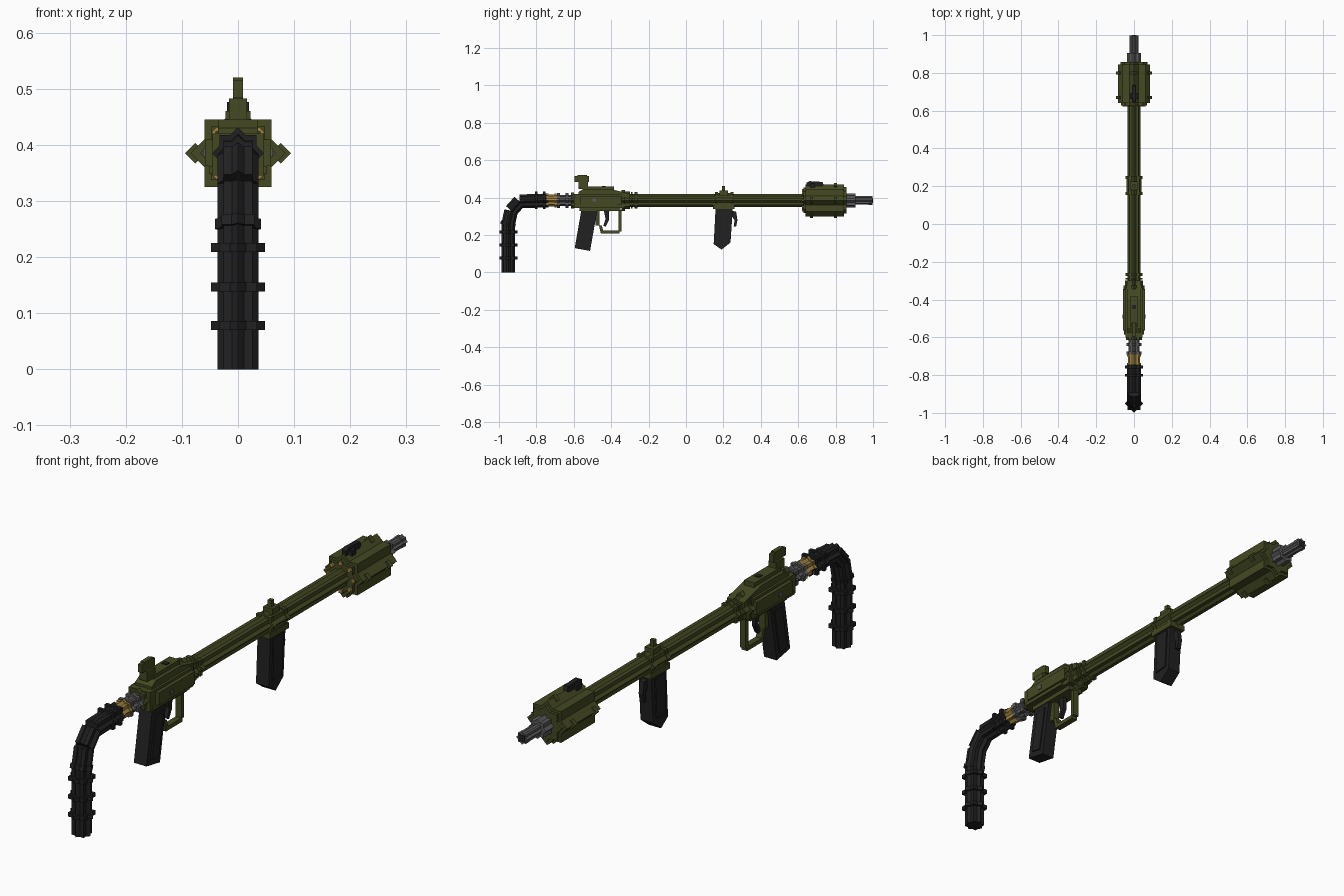
import bpy, bmesh
from math import radians, pi
from mathutils import Matrix, Vector

if "Cube" in bpy.data.objects:
    bpy.data.objects.remove(bpy.data.objects["Cube"])


def material(name, rgb):
    m = bpy.data.materials.new(name)
    m.use_nodes = True
    m.diffuse_color = (*rgb, 1)
    bsdf = m.node_tree.nodes["Principled BSDF"]
    bsdf.inputs["Base Color"].default_value = (*rgb, 1)
    bsdf.inputs["Roughness"].default_value = 0.8
    return m


GREEN = material("olive green", (0.058, 0.066, 0.016))
BLACK = material("rubber black", (0.015, 0.015, 0.016))
GREY = material("steel grey", (0.1, 0.1, 0.1))
BRASS = material("brass", (0.36, 0.23, 0.055))
AXIS = 0.385  # height of the main tube


def finish(name, bm, mat):
    bmesh.ops.recalc_face_normals(bm, faces=bm.faces[:])
    mesh = bpy.data.meshes.new(name)
    bm.to_mesh(mesh)
    bm.free()
    mesh.materials.append(mat)
    ob = bpy.data.objects.new(name, mesh)
    bpy.context.collection.objects.link(ob)
    return ob


def box(name, x, y, z, mat, mirror=False):
    """Box from (min, max) ranges, optionally repeated on the other side."""
    bm = bmesh.new()
    for s in ((1, -1) if mirror else (1,)):
        centre = Vector((s * sum(x) / 2, sum(y) / 2, sum(z) / 2))
        size = (x[1] - x[0], y[1] - y[0], z[1] - z[0])
        bmesh.ops.create_cube(bm, size=1, matrix=Matrix.Translation(centre) @ Matrix.Diagonal((*size, 1)))
    return finish(name, bm, mat)


def star(name, a, b, half, mat):
    """Two square bars crossed at 45 degrees, running between (y, z) points."""
    a, b = Vector((0, *a)), Vector((0, *b))
    turn = (b - a).to_track_quat('Z', 'X').to_matrix().to_4x4()
    bm = bmesh.new()
    for k in (0, 1):
        m = (Matrix.Translation((a + b) / 2) @ turn @ Matrix.Rotation(k * pi / 4, 4, 'Z')
             @ Matrix.Diagonal((half * 2, half * 2, (b - a).length, 1)))
        bmesh.ops.create_cube(bm, size=1, matrix=m)
    return finish(name, bm, mat)


def tube(name, y0, y1, half, mat):
    return star(name, (y0, AXIS), (y1, AXIS), half, mat)


def profile(name, points, half, mat):
    """Side outline in (y, z), extruded across x."""
    bm = bmesh.new()
    face = bm.faces.new([bm.verts.new((-half, y, z)) for y, z in points])
    ext = bmesh.ops.extrude_face_region(bm, geom=[face])
    moved = [v for v in ext["geom"] if isinstance(v, bmesh.types.BMVert)]
    bmesh.ops.translate(bm, verts=moved, vec=(2 * half, 0, 0))
    return finish(name, bm, mat)


# Hose: hanging length, bend, horizontal length and clamps
path = [(-0.95, 0.0), (-0.95, 0.26), (-0.935, 0.33), (-0.89, 0.38), (-0.735, AXIS)]
for i in range(4):
    star(f"hose_section_{i + 1}", path[i], path[i + 1], 0.026, BLACK)
for i, z in enumerate((0.078, 0.147, 0.217)):
    star(f"hose_clamp_{i + 1}", (-0.95, z - 0.008), (-0.95, z + 0.008), 0.034, BLACK)
star("hose_bend_collar", (-0.954, 0.25), (-0.949, 0.268), 0.029, BLACK)
for i, y in enumerate((-0.80, -0.757)):
    tube(f"hose_ring_{i + 1}", y - 0.007, y + 0.007, 0.033, BLACK)

# Brass and steel hose coupling
tube("brass_coupling", -0.74, -0.69, 0.023, BRASS)
for i, y in enumerate((-0.74, -0.697)):
    tube(f"brass_ring_{i + 1}", y - 0.005, y + 0.005, 0.026, BRASS)
tube("steel_coupling", -0.692, -0.60, 0.021, GREY)
for i, y in enumerate((-0.682, -0.637)):
    tube(f"steel_ring_{i + 1}", y - 0.008, y + 0.008, 0.028, GREY)

# Receiver body
tube("receiver_rear_ring", -0.615, -0.598, 0.03, GREEN)
box("receiver_core", (-0.045, 0.045), (-0.60, -0.335), (0.345, 0.42), GREEN)
box("receiver_side_panel", (0.04, 0.059), (-0.565, -0.345), (0.362, 0.41), GREEN, True)
box("receiver_side_rib", (0.04, 0.052), (-0.585, -0.37), (0.348, 0.362), GREEN, True)
profile("receiver_upper", [(-0.575, 0.41), (-0.575, 0.43), (-0.55, 0.445), (-0.40, 0.445),
                           (-0.30, 0.42), (-0.30, 0.40)], 0.036, GREEN)
box("receiver_top_rail", (-0.022, 0.022), (-0.545, -0.385), (0.44, 0.46), GREEN)
box("receiver_lower", (-0.03, 0.03), (-0.57, -0.35), (0.328, 0.35), GREEN)
box("receiver_pin", (0.057, 0.062), (-0.50, -0.48), (0.378, 0.394), GREY, True)
box("rail_button", (-0.01, 0.01), (-0.45, -0.43), (0.458, 0.463), BLACK)

# Rear sight
box("rear_sight_base", (-0.016, 0.016), (-0.575, -0.525), (0.445, 0.483), GREEN)
box("rear_sight_post", (-0.008, 0.008), (-0.57, -0.54), (0.47, 0.50), GREEN)
box("rear_sight_block", (-0.009, 0.009), (-0.595, -0.518), (0.484, 0.515), GREEN)
box("rear_sight_notch", (-0.009, 0.009), (-0.58, -0.53), (0.512, 0.52), GREEN)

# Barrel and its stepped collars
tube("barrel", -0.34, 0.64, 0.025, GREEN)
for i, (y0, y1, half) in enumerate(((-0.345, -0.325, 0.04), (-0.325, -0.30, 0.033),
                                    (-0.295, -0.285, 0.031), (-0.275, -0.26, 0.031))):
    tube(f"barrel_collar_{i + 1}", y0, y1, half, GREEN)

# Rear grip
profile("rear_grip", [(-0.56, 0.33), (-0.475, 0.33), (-0.513, 0.115), (-0.595, 0.13)], 0.027, BLACK)
profile("rear_grip_panel", [(-0.54, 0.31), (-0.495, 0.31), (-0.526, 0.14), (-0.571, 0.148)], 0.032, BLACK)

# Trigger guard and trigger
box("guard_front", (-0.012, 0.012), (-0.362, -0.345), (0.22, 0.335), GREEN)
box("guard_bottom", (-0.012, 0.012), (-0.455, -0.355), (0.207, 0.223), GREEN)
profile("guard_rear", [(-0.465, 0.25), (-0.45, 0.25), (-0.44, 0.215), (-0.455, 0.207)], 0.012, GREEN)
box("guard_rear_upright", (-0.012, 0.012), (-0.485, -0.462), (0.25, 0.335), GREEN)
profile("trigger", [(-0.44, 0.335), (-0.41, 0.335), (-0.412, 0.28), (-0.43, 0.245),
                    (-0.442, 0.25), (-0.43, 0.285)], 0.008, BLACK)

# Foregrip mount, grip and lever
tube("foregrip_mount", 0.155, 0.25, 0.029, GREEN)
for i, y in enumerate((0.162, 0.247)):
    tube(f"foregrip_mount_ring_{i + 1}", y - 0.008, y + 0.008, 0.032, GREEN)
box("foregrip_mount_base", (-0.034, 0.034), (0.145, 0.26), (0.338, 0.36), GREEN)
box("foregrip_mount_top", (-0.02, 0.02), (0.18, 0.225), (0.41, 0.437), GREEN)
box("front_sight", (-0.008, 0.008), (0.192, 0.208), (0.43, 0.462), GREEN)
profile("foregrip", [(0.158, 0.34), (0.25, 0.34), (0.238, 0.16), (0.19, 0.122), (0.148, 0.152)], 0.027, BLACK)
profile("foregrip_panel", [(0.172, 0.33), (0.232, 0.33), (0.222, 0.175), (0.168, 0.17)], 0.032, BLACK)
profile("foregrip_lever", [(0.24, 0.33), (0.268, 0.325), (0.275, 0.28), (0.268, 0.245),
                           (0.255, 0.245), (0.26, 0.28), (0.24, 0.305)], 0.009, BLACK)

# Burner head with bands
tube("burner_head", 0.64, 0.845, 0.06, GREEN)
tube("burner_rear_plate", 0.628, 0.645, 0.048, GREEN)
tube("burner_front_plate", 0.84, 0.857, 0.05, GREEN)
for i, y in enumerate((0.67, 0.80)):
    bm = bmesh.new()
    for k in range(4):  # corner clips
        m = (Matrix.Translation((0, y, AXIS)) @ Matrix.Rotation(k * pi / 2, 4, 'Y')
             @ Matrix.Translation((0.076, 0, 0)) @ Matrix.Rotation(pi / 4, 4, 'Y')
             @ Matrix.Diagonal((0.026, 0.016, 0.026, 1)))
        bmesh.ops.create_cube(bm, size=1, matrix=m)
    finish(f"burner_band_{i + 1}", bm, GREEN)

# Brass bolts around the rear of the burner head
bm = bmesh.new()
for k in range(8):
    m = (Matrix.Translation((0, 0.634, AXIS)) @ Matrix.Rotation(k * pi / 4, 4, 'Y')
         @ Matrix.Translation((0.053, 0, 0)) @ Matrix.Diagonal((0.014, 0.026, 0.014, 1)))
    bmesh.ops.create_cube(bm, size=1, matrix=m)
finish("burner_bolts", bm, BRASS)

# Latch on the burner head
profile("burner_latch", [(0.645, 0.455), (0.645, 0.48), (0.66, 0.488), (0.73, 0.484),
                         (0.735, 0.468), (0.72, 0.455)], 0.009, BLACK)
box("burner_latch_hinge", (-0.02, 0.02), (0.665, 0.69), (0.455, 0.476), BLACK)

# Nozzle
tube("nozzle_base", 0.85, 0.905, 0.027, GREY)
tube("nozzle", 0.90, 0.985, 0.016, GREY)
tube("nozzle_tip", 0.975, 0.998, 0.017, GREY)
box("nozzle_mouth", (-0.013, 0.013), (0.996, 1.0), (AXIS - 0.013, AXIS + 0.013), BLACK)
